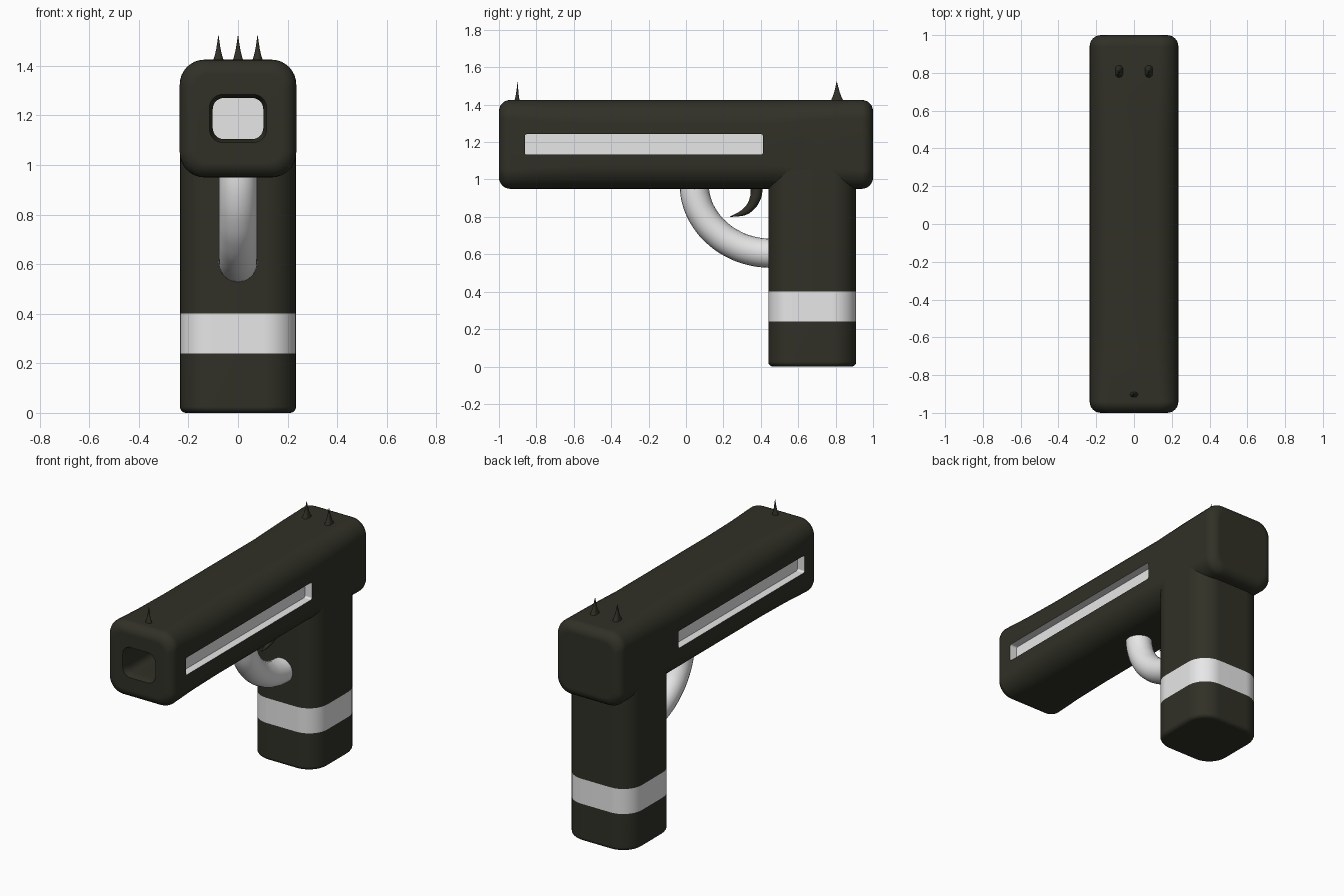
import bpy, bmesh, math
from mathutils import Vector

cube = bpy.data.objects.get("Cube")
if cube:
    bpy.data.objects.remove(cube, do_unlink=True)


def material(name, color):
    m = bpy.data.materials.new(name)
    m.use_nodes = True
    m.diffuse_color = color
    m.node_tree.nodes["Principled BSDF"].inputs["Base Color"].default_value = color
    return m


DARK = material("dark olive", (0.03, 0.03, 0.02, 1))
WHITE = material("white", (0.8, 0.8, 0.8, 1))


def activate(obj):
    bpy.ops.object.select_all(action='DESELECT')
    obj.select_set(True)
    bpy.context.view_layer.objects.active = obj


def smooth(obj, degrees=40):
    activate(obj)
    bpy.ops.object.shade_smooth_by_angle(angle=math.radians(degrees))


def rounded_rect(hw, hh, r, steps=8):
    """Outline of a rounded rectangle centred on the origin."""
    pts = []
    for corner, (sx, sy) in enumerate([(1, 1), (-1, 1), (-1, -1), (1, -1)]):
        for i in range(steps + 1):
            a = (corner + i / steps) * math.pi / 2
            pts.append((sx * (hw - r) + r * math.cos(a),
                        sy * (hh - r) + r * math.sin(a)))
    return pts


def loft(name, sections, place, mats):
    """Skin rounded rectangles (t, half width, half height, radius); place maps (u, v, t) to space."""
    bm = bmesh.new()
    rings = [[bm.verts.new(place(u, v, t)) for u, v in rounded_rect(hw, hh, r)]
             for t, hw, hh, r in sections]
    n = len(rings[0])
    for a, b in zip(rings, rings[1:]):
        for i in range(n):
            j = (i + 1) % n
            bm.faces.new((a[i], a[j], b[j], b[i]))
    bm.faces.new(rings[0])
    bm.faces.new(rings[-1])
    bmesh.ops.recalc_face_normals(bm, faces=bm.faces)
    mesh = bpy.data.meshes.new(name)
    bm.to_mesh(mesh)
    bm.free()
    obj = bpy.data.objects.new(name, mesh)
    bpy.context.collection.objects.link(obj)
    for m in mats:
        mesh.materials.append(m)
    return obj


def round_end(t, direction, hw, hh, r, e, steps=6):
    """Sections that round off an end at t, ordered from the tip inward."""
    out = []
    for i in range(steps + 1):
        a = i / steps * math.pi / 2
        inset = e * (1 - math.sin(a))
        out.append((t + direction * e * (1 - math.cos(a)), hw - inset, hh - inset, r - inset * 0.7))
    return out


def tube(name, points, radius, mat, resolution=8):
    """Round tube through (position, radius factor) points."""
    curve = bpy.data.curves.new(name, 'CURVE')
    curve.dimensions = '3D'
    curve.bevel_depth = radius
    curve.bevel_resolution = resolution
    curve.use_fill_caps = True
    spline = curve.splines.new('BEZIER')
    spline.bezier_points.add(len(points) - 1)
    for bp, (co, f) in zip(spline.bezier_points, points):
        bp.co = co
        bp.radius = f
        bp.handle_left_type = bp.handle_right_type = 'AUTO'
    obj = bpy.data.objects.new(name, curve)
    bpy.context.collection.objects.link(obj)
    curve.materials.append(mat)
    activate(obj)
    bpy.ops.object.convert(target='MESH')
    obj = bpy.context.object
    smooth(obj, 60)
    return obj


# Barrel: long rounded block, a little rounder along its middle
W, H, ZC = 0.235, 0.2375, 1.1875


def along_y(u, v, t):
    return (u, t, ZC + v)


sections = round_end(-1, 1, W, H, 0.1, 0.06)
sections += [(-0.75, W, H, 0.12), (-0.5, W, H, 0.13), (0.45, W, H, 0.13), (0.7, W, H, 0.11)]
sections += reversed(round_end(1, -1, W, H, 0.1, 0.06))
barrel = loft("barrel", sections, along_y, [DARK, WHITE])

# Cutters for the muzzle hole and the two side slots
FLOOR, BORE_END = 0.185, -0.5
cutters = [loft("muzzle_cutter",
                [(-1.03, 0.125, 0.107, 0.06), (-0.985, 0.11, 0.092, 0.05),
                 (-0.95, 0.102, 0.083, 0.045), (BORE_END, 0.102, 0.083, 0.045)],
                along_y, [DARK])]
for side in (-1, 1):
    cutters.append(loft("slot_cutter", [(FLOOR, 0.637, 0.055, 0.012), (0.3, 0.637, 0.055, 0.012)],
                        lambda u, v, t: (side * t, u - 0.225, ZC + v), [DARK]))
for c in cutters:
    c.hide_render = True
    mod = barrel.modifiers.new("cut", 'BOOLEAN')
    mod.operation = 'DIFFERENCE'
    mod.solver = 'EXACT'
    mod.object = c
    activate(barrel)
    bpy.ops.object.modifier_apply(modifier=mod.name)
    bpy.data.objects.remove(c, do_unlink=True)

# White slot linings and white end of the bore
for p in barrel.data.polygons:
    x, y, z = p.center
    in_slot = FLOOR - 0.005 < abs(x) < W - 0.003 and abs(z - ZC) < 0.058 and -0.87 < y < 0.42
    bore_end = abs(y - BORE_END) < 0.002 and abs(x) < 0.1 and abs(p.normal.y) > 0.9
    p.material_index = 1 if in_slot or bore_end else 0
smooth(barrel)
barrel.modifiers.new("even_shading", 'WEIGHTED_NORMAL').keep_sharp = True

# Grip with a white band
BAND = (0.24, 0.40)
R = 0.13
sections = round_end(0, 1, W - 0.001, W, R, 0.025)
sections += [(z, W - 0.001, W, R) for z in (*BAND, 0.9, 1.15)]
grip = loft("grip", sections, lambda u, v, t: (u, 0.675 + v, t), [DARK, WHITE])
for p in grip.data.polygons:
    p.material_index = int(BAND[0] < p.center.z < BAND[1])
smooth(grip)
grip.modifiers.new("even_shading", 'WEIGHTED_NORMAL').keep_sharp = True

# Trigger guard: quarter ellipse tube from barrel to grip
guard = [(Vector((0, 0.46 - 0.417 * math.cos(a), 0.98 - 0.375 * math.sin(a))), 1)
         for a in (i * math.pi / 12 for i in range(7))]
guard = [(Vector((0, 0.043, 1.03)), 1)] + guard + [(Vector((0, 0.52, 0.605)), 1)]
tube("trigger_guard", guard, 0.078, WHITE)

# Trigger: curved, tapering hook
tube("trigger", [((0, 0.378, 0.98), 1), ((0, 0.37, 0.9), 0.85), ((0, 0.325, 0.835), 0.6),
                 ((0, 0.235, 0.8), 0.05)], 0.034, DARK, 4)


# Sights: concave spikes with a slightly leaning tip
def spike(name, x, y, rx, ry, lean):
    profile = [(1.40, 1.3), (1.425, 1), (1.445, 0.7), (1.47, 0.42), (1.5, 0.2), (1.525, 0.02)]
    sec = [(z, rx * f, ry * f, min(rx, ry) * f * 0.98) for z, f in profile]
    obj = loft(name, sec, lambda u, v, t: (x + u, y + v + lean * (t - 1.425) * 10, t), [DARK])
    smooth(obj, 60)


spike("front_sight", 0, -0.903, 0.02, 0.013, 0.003)
for side, label in ((1, "left"), (-1, "right")):
    spike("rear_sight_" + label, side * 0.079, 0.808, 0.02, 0.032, -0.002)
